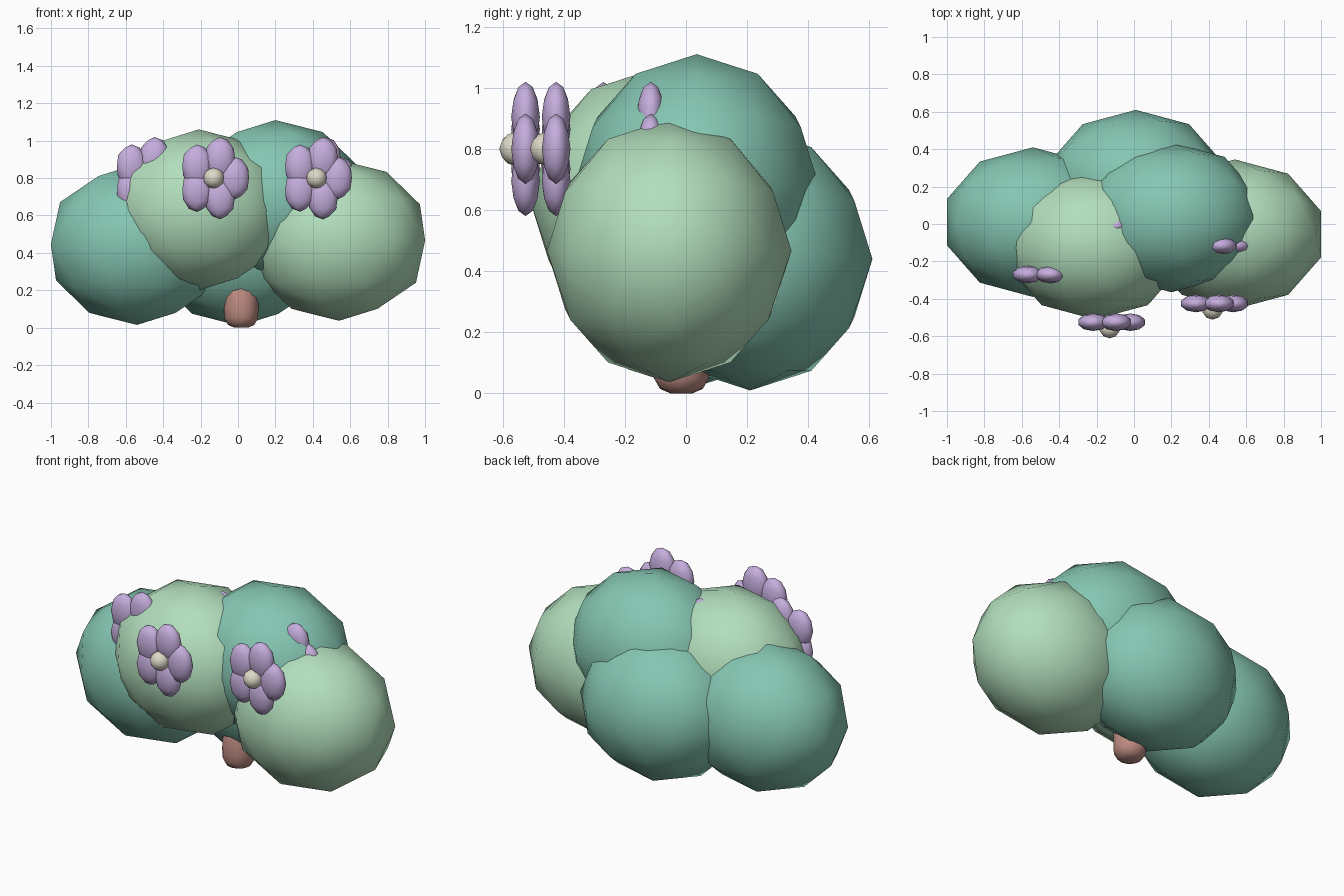
import bpy, bmesh
from math import cos, sin, radians, tau
from mathutils import Matrix, Vector

cube = bpy.data.objects.get("Cube")
if cube:
    bpy.data.objects.remove(cube, do_unlink=True)


def material(name, rgb):
    m = bpy.data.materials.new(name)
    m.use_nodes = True
    m.diffuse_color = (*rgb, 1)
    m.node_tree.nodes["Principled BSDF"].inputs["Base Color"].default_value = (*rgb, 1)
    return m


dark_green = material("dark leaf green", (0.235, 0.565, 0.445))
light_green = material("light leaf green", (0.445, 0.73, 0.503))
lilac = material("lilac", (0.565, 0.423, 0.73))
cream = material("cream", (0.73, 0.70, 0.578))
brown = material("reddish brown", (0.515, 0.262, 0.223))


def finish(bm, name, mat):
    for f in bm.faces:
        f.smooth = True
    mesh = bpy.data.meshes.new(name)
    bm.to_mesh(mesh)
    bm.free()
    mesh.materials.append(mat)
    obj = bpy.data.objects.new(name, mesh)
    bpy.context.collection.objects.link(obj)
    return obj


def add_ball(bm, centre, size):
    matrix = Matrix.Translation(centre) @ Matrix.Diagonal((*size, 1))
    bmesh.ops.create_icosphere(bm, subdivisions=2, radius=1, matrix=matrix)


# Leaf clumps: equal faceted ellipsoids
CLUMP = (0.484, 0.40, 0.43)
for name, centre, mat in [
    ("right_clump", (-0.54, 0.01, 0.445), dark_green),
    ("front_clump", (-0.21, -0.11, 0.63), light_green),
    ("top_clump", (0.20, 0.035, 0.68), dark_green),
    ("left_clump", (0.54, -0.055, 0.467), light_green),
    ("back_clump", (0.01, 0.21, 0.44), dark_green),
]:
    bm = bmesh.new()
    add_ball(bm, centre, CLUMP)
    finish(bm, name, mat)

# Flowers: five upright petals around a button
PETAL = (0.083, 0.047, 0.115)
for i, (x, y) in enumerate([(-0.13, -0.525), (0.42, -0.425), (-0.48, -0.27),
                            (0.435, -0.115), (-0.13, -0.01)], 1):
    middle = Vector((x, y, 0.8))
    bm = bmesh.new()
    for k in range(5):
        a = tau * k / 5
        add_ball(bm, middle + Vector((cos(a), 0, sin(a))) * 0.11, PETAL)
    finish(bm, f"flower_{i}_petals", lilac)
    bm = bmesh.new()
    add_ball(bm, middle + Vector((0, -0.03, 0)), (0.056, 0.056, 0.056))
    finish(bm, f"flower_{i}_button", cream)

# Trunk: a lathed post with a rounded foot
bm = bmesh.new()
SIDES = 12
rings = []
for r, z in [(0.035, 0), (0.07, 0.015), (0.09, 0.05), (0.092, 0.1), (0.085, 0.4)]:
    rings.append([bm.verts.new((0.017 + r * cos(tau * k / SIDES),
                                -0.015 + r * sin(tau * k / SIDES), z))
                  for k in range(SIDES)])
for low, high in zip(rings, rings[1:]):
    for k in range(SIDES):
        n = (k + 1) % SIDES
        bm.faces.new((low[k], low[n], high[n], high[k]))
bm.faces.new(rings[0][::-1])
bm.faces.new(rings[-1])
finish(bm, "trunk", brown)
